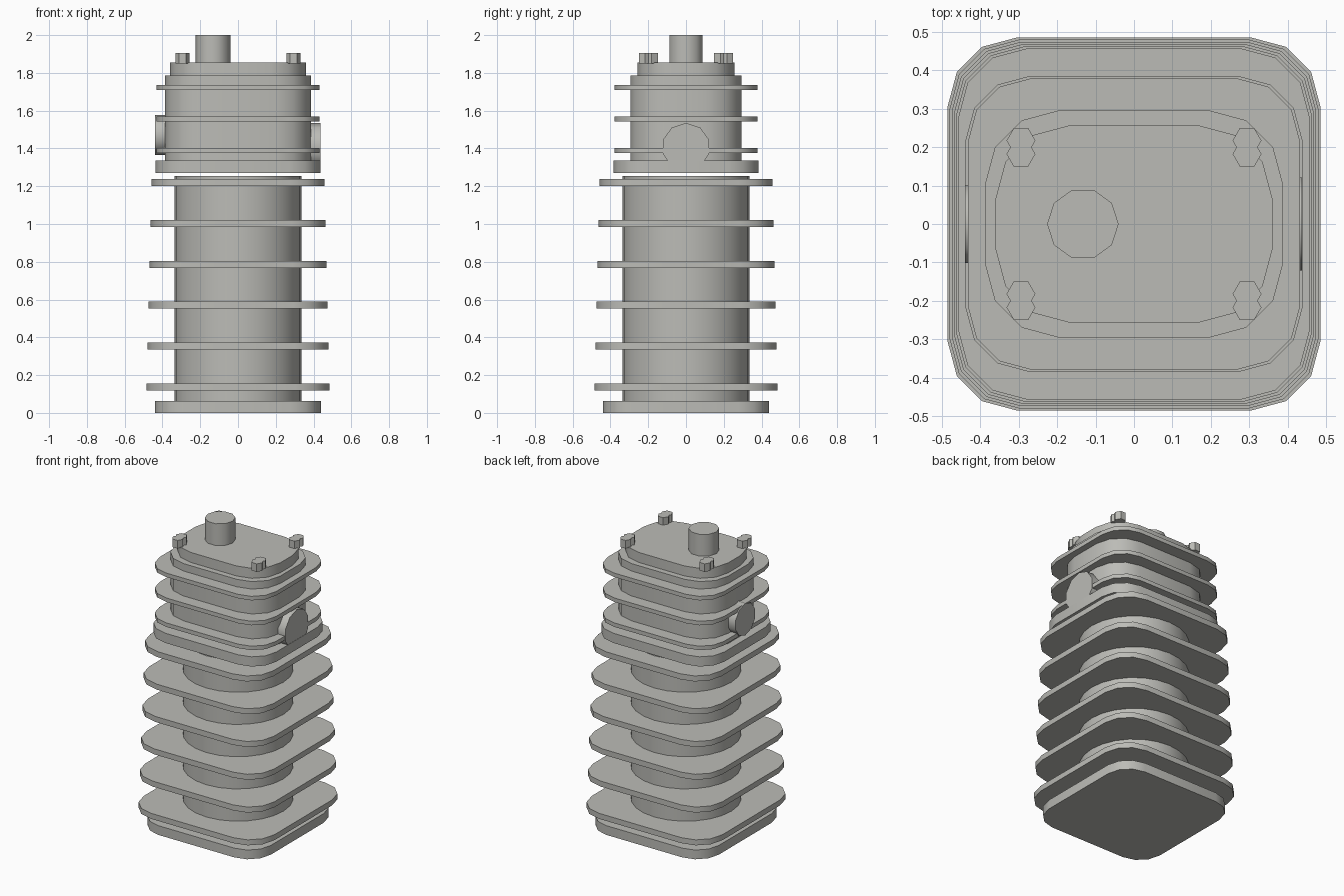
import bpy, bmesh, math

if "Cube" in bpy.data.objects:
    bpy.data.objects.remove(bpy.data.objects["Cube"])

grey = bpy.data.materials.new("cast_metal_grey")
grey.diffuse_color = (0.50, 0.50, 0.47, 1)
grey.use_nodes = True
grey.node_tree.nodes["Principled BSDF"].inputs["Base Color"].default_value = grey.diffuse_color


def rounded_rect(hx, hy, r, segs=3):
    """Outline of a rectangle with faceted round corners."""
    pts = []
    for q, (sx, sy) in enumerate([(1, 1), (-1, 1), (-1, -1), (1, -1)]):
        for i in range(segs + 1):
            a = math.pi / 2 * (q + i / segs)
            pts.append((sx * (hx - r) + r * math.cos(a),
                        sy * (hy - r) + r * math.sin(a)))
    return pts


def ngon(cx, cy, r, n, start=0.0):
    return [(cx + r * math.cos(start + 2 * math.pi * i / n),
             cy + r * math.sin(start + 2 * math.pi * i / n)) for i in range(n)]


def prism(name, outline, lo, hi, axis="z", angle=40):
    """Extrude an outline between two heights along z or x."""
    bm = bmesh.new()

    def ring(h):
        return [bm.verts.new((a, b, h) if axis == "z" else (h, a, b)) for a, b in outline]
    low, high = ring(lo), ring(hi)
    n = len(outline)
    bm.faces.new(low[::-1])
    bm.faces.new(high)
    for i in range(n):
        j = (i + 1) % n
        bm.faces.new((low[i], low[j], high[j], high[i]))
    bmesh.ops.recalc_face_normals(bm, faces=bm.faces)
    me = bpy.data.meshes.new(name)
    bm.to_mesh(me)
    bm.free()
    me.materials.append(grey)
    ob = bpy.data.objects.new(name, me)
    bpy.context.collection.objects.link(ob)
    bpy.ops.object.select_all(action="DESELECT")
    ob.select_set(True)
    bpy.context.view_layer.objects.active = ob
    bpy.ops.object.shade_smooth_by_angle(angle=math.radians(angle))
    return ob


# Cylinder barrel with base flange and tapering fins
prism("base_flange", rounded_rect(0.44, 0.44, 0.16), 0, 0.062)
prism("barrel", ngon(0, 0, 0.336, 24), 0.05, 1.255)
for i in range(6):
    h = 0.485 - 0.0056 * i
    z = 0.119 + 0.2162 * i
    prism(f"barrel_fin_{i + 1}", rounded_rect(h, h, 0.18), z, z + 0.037)

# Cylinder head, separated from the barrel by a thin gap
prism("head_flange", rounded_rect(0.438, 0.385, 0.167), 1.27, 1.335)
prism("head_body", rounded_rect(0.387, 0.295, 0.19), 1.32, 1.787)
for i, z in enumerate((1.376, 1.543, 1.71)):
    prism(f"head_fin_{i + 1}", rounded_rect(0.432, 0.379, 0.165), z, z + 0.027)
prism("head_cover", rounded_rect(0.36, 0.256, 0.19), 1.77, 1.854)

# Intake and exhaust ports on the two sides
prism("exhaust_port", ngon(0, 1.408, 0.127, 10, math.pi / 2), 0.30, 0.4365, "x")
prism("intake_port", ngon(0, 1.471, 0.107, 10, math.pi / 2), -0.44, -0.30, "x")

# Plug and paired hexagonal bolts on the cover
prism("plug", ngon(-0.133, 0, 0.093, 10), 1.84, 2.0)
for sx in (-1, 1):
    for sy in (-1, 1):
        for k, y in enumerate((0.182, 0.217)):
            side = ("left" if sx < 0 else "right") + ("_front" if sy < 0 else "_back")
            prism(f"bolt_{side}_{k + 1}", ngon(sx * 0.294, sy * y, 0.0375, 6),
                  1.85, 1.904, angle=30)
